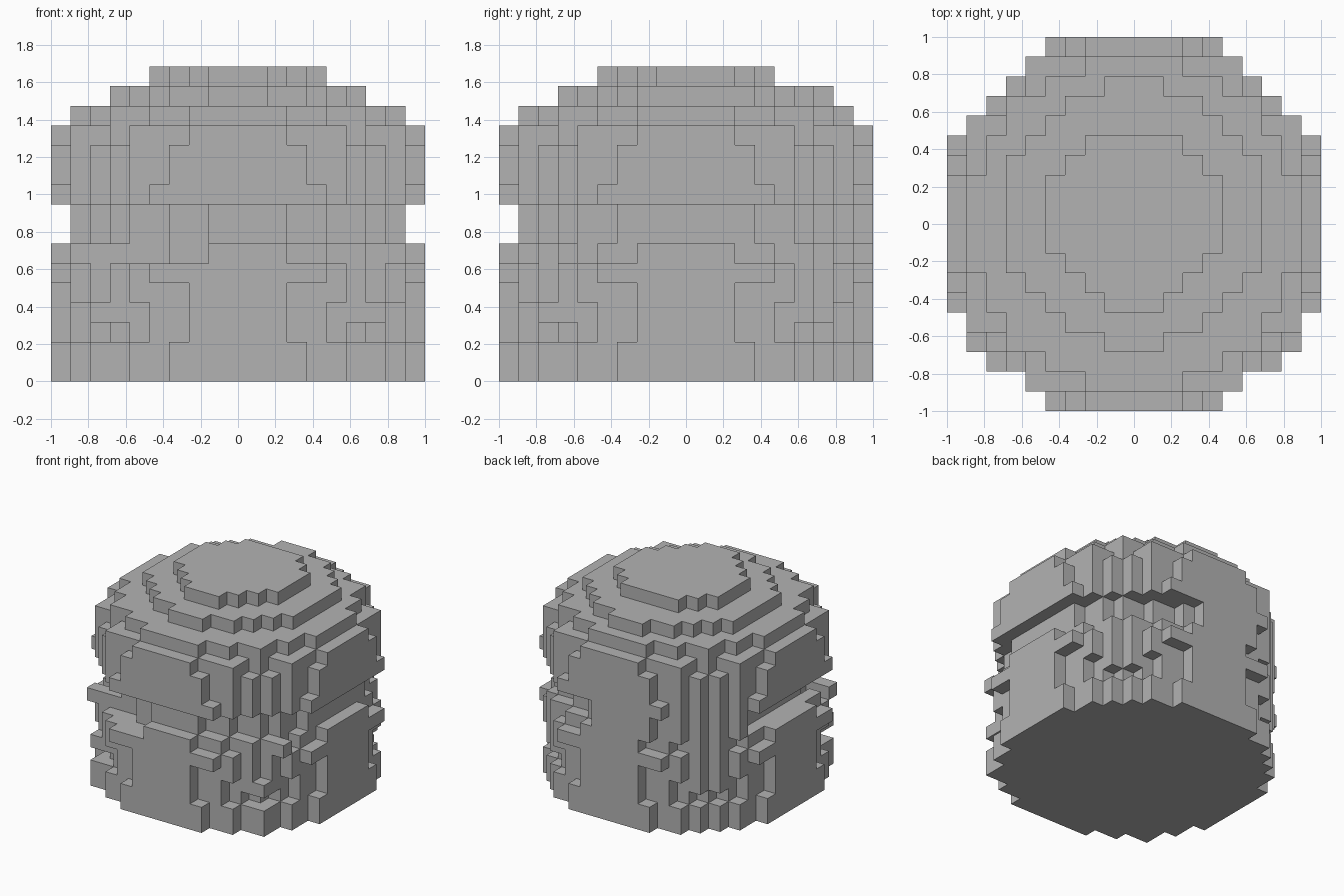
import bpy
import bmesh
from mathutils import Vector

cube = bpy.data.objects.get("Cube")
if cube:
    bpy.data.objects.remove(cube, do_unlink=True)

HALF = 9                       # blocks from centre to edge
SIZE = 2 / (2 * HALF + 1)      # edge of one block

grey = bpy.data.materials.new("plain_grey")
grey.use_nodes = True
GREY = (0.45, 0.45, 0.45, 1)
grey.diffuse_color = GREY
grey.node_tree.nodes["Principled BSDF"].inputs["Base Color"].default_value = GREY

# Half-widths of the three outermost block rows, for each wall layer
WALL = {0: (3, 5, 7), 1: (3, 5, 7), 2: (2, 4, 5), 3: (2, 4, 7),
        4: (2, 5, 6), 5: (4, 5, 6), 6: (2, 4, 6),
        7: (3, 5, 6), 8: (3, 5, 6), 9: (4, 5, 6),
        10: (3, 5, 6), 11: (3, 5, 6), 12: (2, 5, 5)}
# Domed cap layers: centre y and squared radius
CAP = {13: (0, 72), 14: (0.5, 44), 15: (0.5, 19)}


def in_wall(x, y, z):
    far, near = max(abs(x), abs(y)), min(abs(x), abs(y))
    if far < HALF - 2:
        return True
    limit = WALL[z][HALF - far]
    if y > 0 and far == HALF - 2:
        limit = min(limit, 6)
    return near <= limit


def in_slot(x, y, z):
    """The groove wraps the front and sides, and dips at the front right."""
    if z in (7, 8):
        groove = y <= 4 or x >= 2
    else:
        groove = z == 6 and -7 <= x <= -2 and y <= -4
    return groove and (x - 0.5) ** 2 + y * y > 68


def solid(x, y, z):
    if z in CAP:
        cy, r2 = CAP[z]
        return x * x + (y - cy) ** 2 <= r2
    # small tabs at the front corners
    if z == 6 and y == -6 and 6 <= abs(x) <= 8:
        return True
    return in_wall(x, y, z) and not in_slot(x, y, z)


span = range(-HALF, HALF + 1)
blocks = {(x, y, z) for z in range(16) for x in span for y in span
          if solid(x, y, z)}
# front lip of the crown
blocks |= {(x, -4, 15) for x in (-1, 0, 1)}

AXES = [Vector(v) for v in ((1, 0, 0), (0, 1, 0), (0, 0, 1))]


def build_part(name, bottom, top):
    """Skin the exposed sides of every block between two layers."""
    bm = bmesh.new()
    for block in sorted(blocks):
        if not bottom <= block[2] < top:
            continue
        centre = Vector(block) + Vector((0, 0, 0.5))
        for i, axis in enumerate(AXES):
            for sign in (-1, 1):
                n = axis * sign
                beside = tuple(int(a + b) for a, b in zip(block, n))
                if beside in blocks:
                    continue
                u = AXES[(i + 1) % 3] / 2
                v = AXES[(i + 2) % 3] / 2 * sign
                mid = centre + n / 2
                corners = (mid - u - v, mid + u - v, mid + u + v, mid - u + v)
                bm.faces.new([bm.verts.new(c * SIZE) for c in corners])
    bmesh.ops.remove_doubles(bm, verts=bm.verts, dist=SIZE / 100)
    mesh = bpy.data.meshes.new(name)
    bm.to_mesh(mesh)
    bm.free()
    mesh.materials.append(grey)
    obj = bpy.data.objects.new(name, mesh)
    bpy.context.collection.objects.link(obj)


build_part("lower_wall", 0, 7)
build_part("slot_band", 7, 9)
build_part("upper_wall", 9, 13)
build_part("domed_cap", 13, 16)
